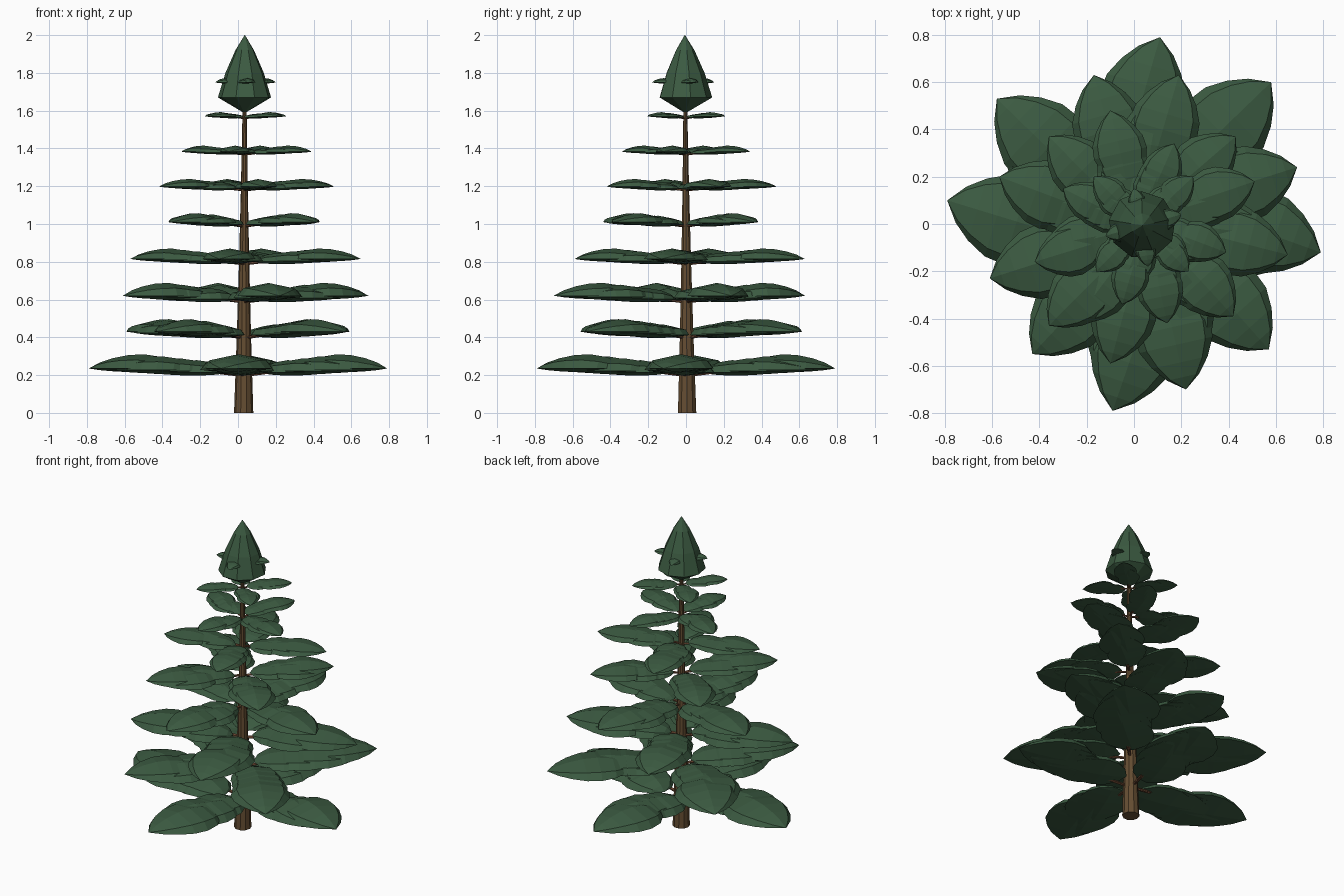
import bpy, bmesh, math, random
from mathutils import Vector, Matrix

random.seed(4)
if "Cube" in bpy.data.objects:
    bpy.data.objects.remove(bpy.data.objects["Cube"])


def material(name, rgb):
    m = bpy.data.materials.new(name)
    m.use_nodes = True
    m.diffuse_color = (*rgb, 1)
    m.node_tree.nodes["Principled BSDF"].inputs["Base Color"].default_value = (*rgb, 1)
    return m


GREEN = material("needle green", (0.044, 0.103, 0.053))
BARK = material("bark brown", (0.13, 0.075, 0.032))
TWIG = material("twig brown", (0.14, 0.06, 0.03))


def finish(name, bm, mat):
    bmesh.ops.recalc_face_normals(bm, faces=bm.faces)
    mesh = bpy.data.meshes.new(name)
    bm.to_mesh(mesh)
    bm.free()
    mesh.materials.append(mat)
    obj = bpy.data.objects.new(name, mesh)
    bpy.context.collection.objects.link(obj)
    return obj


def tube(bm, rings, sides, turn=0.0):
    """Loft round sections given as (centre, radius) in level planes."""
    loops = []
    for centre, r in rings:
        loop = []
        for i in range(sides):
            a = turn + math.tau * i / sides
            loop.append(bm.verts.new(centre + Vector((r * math.cos(a), r * math.sin(a), 0))))
        loops.append(loop)
    for a, b in zip(loops, loops[1:]):
        for i in range(sides):
            j = (i + 1) % sides
            bm.faces.new((a[i], a[j], b[j], b[i]))
    bm.faces.new(loops[0])
    bm.faces.new(loops[-1])


def spike(bm, start, end, r, sides=5):
    """Thin pointed twig between two points."""
    along = (end - start).normalized()
    side = along.cross(Vector((0, 0, 1))).normalized()
    up = side.cross(along)
    ring = []
    for i in range(sides):
        a = math.tau * i / sides
        ring.append(bm.verts.new(start + r * (side * math.cos(a) + up * math.sin(a))))
    tip = bm.verts.new(end)
    for i in range(sides):
        bm.faces.new((ring[i], ring[(i + 1) % sides], tip))
    bm.faces.new(ring)


# Leaf outline: distance from tip, half width and ridge height as fractions
OUTLINE = [(0.12, 0.42, 0.43), (0.26, 0.72, 0.73), (0.43, 0.95, 0.95),
           (0.6, 1, 1), (0.78, 0.85, 0.82), (0.92, 0.5, 0.45)]
# Closed leaf section: sideways and upward fractions, the last point is the lower keel
SECTION = [(-1, 0), (-0.8, 0.6), (0, 1), (0.8, 0.6), (1, 0), (0, -0.27)]


def leaf(bm, tip, direction, length, half_width, height):
    """Domed leaf with a top ridge and a shallow keel below."""
    side = Vector((-direction.y, direction.x, 0))
    first = bm.verts.new(tip)
    last = bm.verts.new(tip - direction * length)
    rows = []
    for t, w, h in OUTLINE:
        row = []
        for s, lift in SECTION:
            p = tip - direction * length * t + side * half_width * w * s
            p.z += height * h * lift
            row.append(bm.verts.new(p))
        rows.append(row)
    count = len(SECTION)
    for i in range(count):
        j = (i + 1) % count
        for a, b in zip(rows, rows[1:]):
            bm.faces.new((a[i], a[j], b[j], b[i]))
        bm.faces.new((first, rows[0][j], rows[0][i]))
        bm.faces.new((last, rows[-1][i], rows[-1][j]))


def axis(z):
    """Centre line of the slightly leaning trunk."""
    return Vector((0.03 + 0.003 * z, 0.006 - 0.006 * z, z))


def turned(v, angle):
    return Matrix.Rotation(angle, 3, "Z") @ v


# Trunk
bm = bmesh.new()
tube(bm, [(axis(z), r) for z, r in ((0, 0.051), (0.4, 0.038), (0.8, 0.027), (1.2, 0.018), (1.65, 0.01))], 10)
finish("trunk", bm, BARK)

# Pointed crown
bm = bmesh.new()
tube(bm, [(axis(z), r) for z, r in ((1.59, 0.006), (1.67, 0.143), (1.8, 0.103),
                                    (1.92, 0.05), (2, 0.001))], 9, 0.2)
finish("crown", bm, GREEN)

# Whorls: tip height, dome height, leaf skew, then the four leaf tips
WHORLS = [
    (0.235, 0.075, -0.18, (0.79, -0.12), (0.11, 0.79), (-0.79, 0.1), (-0.09, -0.79)),
    (0.43, 0.066, -0.06, (0.58, 0.6), (-0.58, 0.53), (-0.43, -0.55), (0.57, -0.53)),
    (0.62, 0.068, -0.04, (0.69, 0.24), (-0.17, 0.63), (-0.61, -0.23), (0.22, -0.7)),
    (0.815, 0.055, -0.04, (0.65, -0.13), (0.19, 0.63), (-0.57, 0.2), (-0.1, -0.59)),
    (1.01, 0.047, -0.04, (0.43, 0.37), (-0.36, 0.37), (-0.36, -0.43), (0.42, -0.39)),
    (1.198, 0.04, -0.04, (0.51, 0.18), (-0.1, 0.48), (-0.42, -0.16), (0.14, -0.42)),
    (1.383, 0.032, -0.04, (0.39, -0.12), (0.17, 0.34), (-0.3, 0.15), (-0.05, -0.34)),
    (1.57, 0.022, 0, (0.25, 0.2), (-0.17, 0.2), (-0.16, -0.2), (0.23, -0.2)),
    (1.75, 0.022, 0, (0.2, 0.04), (0, 0.15), (-0.12, -0.05), (0.06, -0.18)),
]
for n, (z, height, skew, *tips) in enumerate(WHORLS, 1):
    leaves, twigs = bmesh.new(), bmesh.new()
    for x, y in tips:
        reach = Vector((x, y, z)) - axis(z)
        size = reach.length
        # Overlapping leaves step back and down toward the trunk
        for k in range(4):
            scale = 0.95 ** k
            swing = 0 if k == 0 else random.uniform(-0.14, 0.14)
            arm = turned(reach, swing)
            spike(twigs, axis(z - height * 0.5), axis(z) + arm * 0.45, 0.003 + size * 0.007)
            tip = axis(z) + arm * (1 - 0.13 * k)
            tip.z -= 0.09 * height * k
            leaf(leaves, tip, turned(arm / size, skew), size * 0.62 * scale,
                 size * 0.23 * scale, height * scale)
    finish(f"leaf_whorl_{n}", leaves, GREEN)
    finish(f"twig_whorl_{n}", twigs, TWIG)
